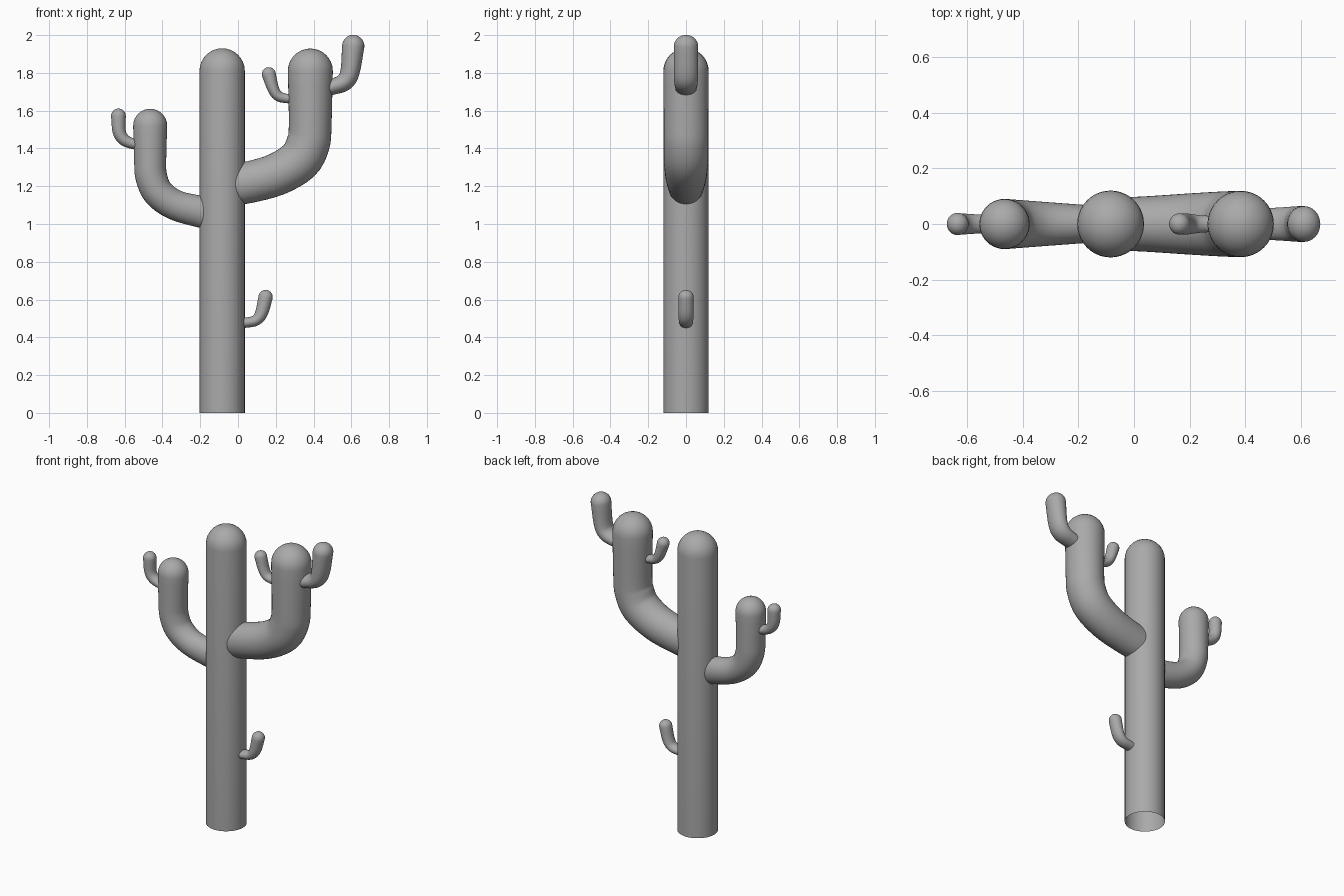
import bpy, bmesh, math
from mathutils import Vector

if "Cube" in bpy.data.objects:
    bpy.data.objects.remove(bpy.data.objects["Cube"])

SIDES = 40
SHIFT = 0.003  # centres the whole plant on x = 0

# Dark grey skin
skin = bpy.data.materials.new("dark_grey")
skin.diffuse_color = (0.4, 0.4, 0.4, 1)
skin.use_nodes = True
skin.node_tree.nodes["Principled BSDF"].inputs["Base Color"].default_value = skin.diffuse_color


def resample(pts, steps):
    """Catmull-Rom through (x, z, radius in plane, radius along y) points."""
    p = [Vector(q) for q in pts]
    p = [2 * p[0] - p[1]] + p + [2 * p[-1] - p[-2]]
    out = []
    for i in range(1, len(p) - 2):
        a, b, c, d = p[i - 1:i + 3]
        for s in range(steps):
            t = s / steps
            out.append(0.5 * (2 * b + (c - a) * t + (2 * a - 5 * b + 4 * c - d) * t ** 2
                              + (3 * b - a - 3 * c + d) * t ** 3))
    return out + [p[-2]]


def limb(name, pts, steps=4):
    """Tube along a path in the xz plane, open at the base, domed at the tip."""
    path = resample(pts, steps)
    rings = []
    for i, q in enumerate(path):
        a, b = path[max(i - 1, 0)], path[min(i + 1, len(path) - 1)]
        tan = Vector((b[0] - a[0], 0, b[1] - a[1])).normalized()
        rings.append((Vector((q[0] + SHIFT, 0, q[1])), tan, q[2], q[3]))
    c, tan, r, ry = rings[-1]
    for k in range(1, 8):
        ang = k * math.pi / 16
        rings.append((c + tan * r * math.sin(ang), tan,
                      r * math.cos(ang), ry * math.cos(ang)))
    bm = bmesh.new()
    loops = []
    for o, t, ra, rb in rings:
        n = Vector((-t.z, 0, t.x))
        loops.append([bm.verts.new(o + n * ra * math.cos(w) + Vector((0, rb * math.sin(w), 0)))
                      for w in (2 * math.pi * j / SIDES for j in range(SIDES))])
    for lo, hi in zip(loops, loops[1:]):
        for j in range(SIDES):
            k = (j + 1) % SIDES
            bm.faces.new((lo[j], lo[k], hi[k], hi[j]))
    tip = bm.verts.new(c + tan * r)
    for j in range(SIDES):
        bm.faces.new((loops[-1][j], loops[-1][(j + 1) % SIDES], tip))
    bmesh.ops.recalc_face_normals(bm, faces=bm.faces)
    for f in bm.faces:
        f.smooth = True
    mesh = bpy.data.meshes.new(name)
    bm.to_mesh(mesh)
    bm.free()
    mesh.materials.append(skin)
    bpy.context.collection.objects.link(bpy.data.objects.new(name, mesh))


# Trunk
limb("trunk", [(-.087, 0, .12, .12), (-.087, 1.81, .12, .12)], 1)

# Two large arms
limb("right_arm", [(-.05, 1.205, .108, .095), (.05, 1.22, .11, .1), (.2, 1.262, .112, .11),
                   (.32, 1.335, .115, .117), (.368, 1.425, .115, .118),
                   (.379, 1.52, .113, .118), (.38, 1.81, .119, .119)])
limb("left_arm", [(-.14, 1.055, .083, .066), (-.2, 1.065, .084, .07), (-.335, 1.1, .08, .08),
                  (-.425, 1.165, .082, .087), (-.462, 1.25, .084, .09),
                  (-.468, 1.34, .085, .09), (-.468, 1.52, .09, .09)])

# Small shoots
limb("left_arm_shoot", [(-.5, 1.418, .028, .032), (-.56, 1.425, .028, .034),
                        (-.607, 1.447, .032, .037), (-.632, 1.49, .035, .039),
                        (-.636, 1.572, .039, .04)])
limb("right_arm_inner_shoot", [(.32, 1.662, .024, .028), (.25, 1.665, .025, .03),
                               (.207, 1.68, .028, .035), (.182, 1.72, .031, .038),
                               (.16, 1.793, .037, .038)])
limb("right_arm_outer_shoot", [(.44, 1.715, .042, .055), (.5, 1.727, .042, .058),
                               (.56, 1.752, .048, .062), (.59, 1.805, .051, .064),
                               (.607, 1.942, .059, .064)])
limb("trunk_shoot", [(-.02, .473, .027, .034), (.04, .478, .027, .036),
                     (.092, .49, .029, .038), (.122, .53, .034, .04),
                     (.143, .613, .038, .04)])
